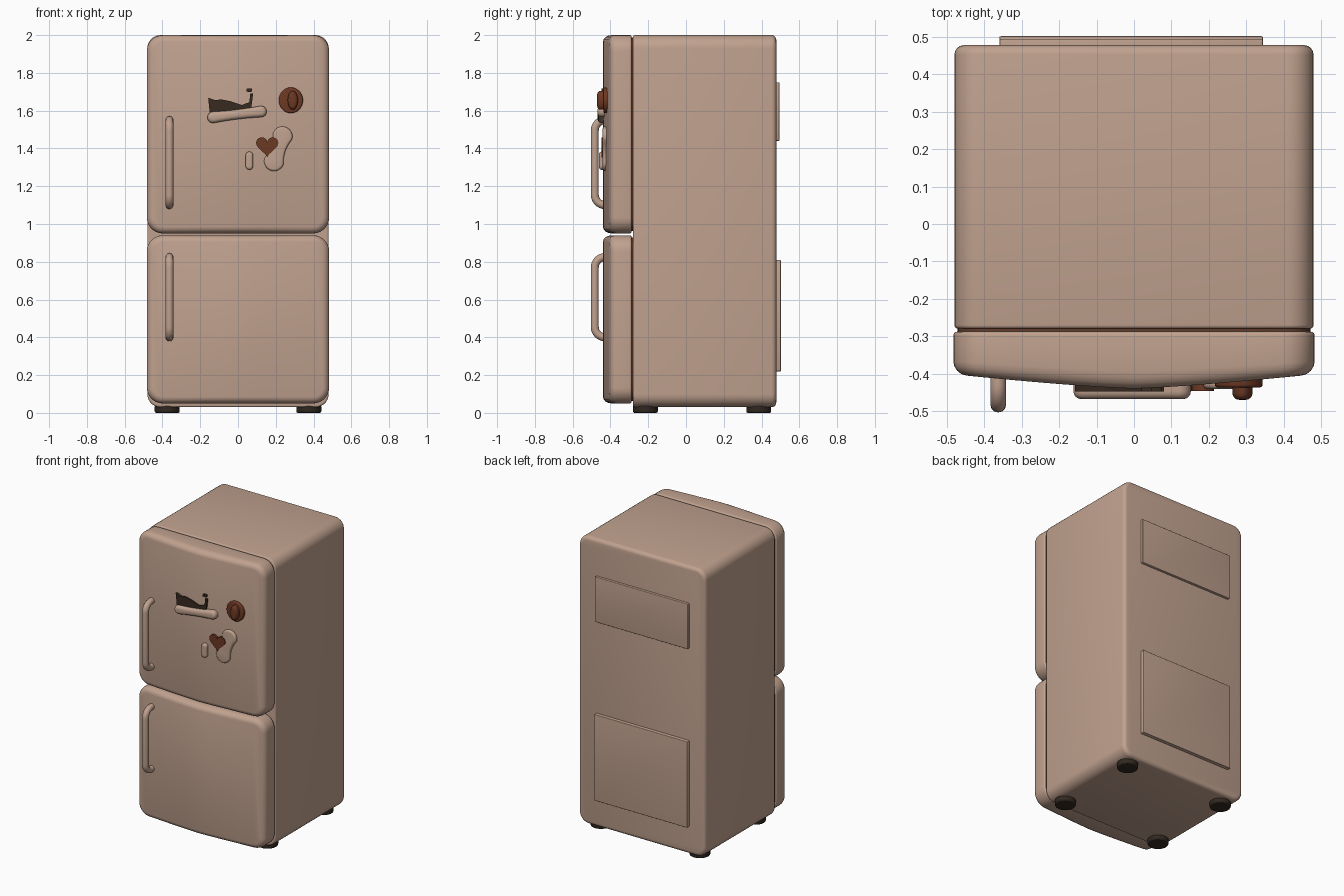
import bpy
import bmesh
from math import sin, cos, pi, radians

cube = bpy.data.objects.get("Cube")
if cube:
    bpy.data.objects.remove(cube, do_unlink=True)


def material(name, rgb):
    m = bpy.data.materials.new(name)
    m.use_nodes = True
    color = (*rgb, 1)
    m.diffuse_color = color
    m.node_tree.nodes["Principled BSDF"].inputs["Base Color"].default_value = color
    return m


enamel = material("warm beige enamel", (0.53, 0.36, 0.275))
rubber = material("dark rubber", (0.03, 0.02, 0.014))
umber = material("dark umber", (0.04, 0.024, 0.015))
rust = material("rust brown", (0.15, 0.04, 0.017))
seal = material("seal brown", (0.12, 0.045, 0.022))


def finish(obj, mat):
    obj.data.materials.append(mat)
    bpy.ops.object.select_all(action="DESELECT")
    obj.select_set(True)
    bpy.context.view_layer.objects.active = obj
    if obj.type == "CURVE":
        bpy.ops.object.convert(target="MESH")
    bpy.ops.object.shade_smooth_by_angle(angle=radians(35))


def bulge_at(x):
    return max(0, 1 - (abs(x) / 0.48) ** 1.3)


def prism(name, outline, front, back, mat, round_front=0, round_back=0, bulge=0):
    """Solid from an x-z outline, with rounded rims and an optional bowed front."""
    bm = bmesh.new()
    rims = [[bm.verts.new((x, y, z)) for x, z in outline] for y in (front, back)]
    faces = [bm.faces.new(rim) for rim in rims]
    n = len(outline)
    for i in range(n):
        j = (i + 1) % n
        bm.faces.new((rims[0][i], rims[0][j], rims[1][j], rims[1][i]))
    bmesh.ops.recalc_face_normals(bm, faces=bm.faces[:])
    rim_edges = [list(f.edges) for f in faces]
    for edges, size in zip(rim_edges, (round_front, round_back)):
        if size:
            bmesh.ops.bevel(bm, geom=edges, offset=size, segments=4, profile=0.5,
                            affect="EDGES", clamp_overlap=False)
    if bulge:
        for k in range(-5, 6):
            bmesh.ops.bisect_plane(bm, geom=bm.verts[:] + bm.edges[:] + bm.faces[:],
                                   plane_co=(k * 0.08, 0, 0), plane_no=(1, 0, 0))
        for v in bm.verts:
            v.co.y -= bulge * bulge_at(v.co.x) * (back - v.co.y) / (back - front)
    mesh = bpy.data.meshes.new(name)
    bm.to_mesh(mesh)
    bm.free()
    obj = bpy.data.objects.new(name, mesh)
    bpy.context.collection.objects.link(obj)
    finish(obj, mat)
    return obj


def rounded_rect(x0, x1, z0, z1, r, steps=7):
    centres = ((x1 - r, z1 - r), (x0 + r, z1 - r), (x0 + r, z0 + r), (x1 - r, z0 + r))
    return [(cx + r * cos((q + i / steps) * pi / 2), cz + r * sin((q + i / steps) * pi / 2))
            for q, (cx, cz) in enumerate(centres) for i in range(steps + 1)]


def pill(cx, cz, half, r, tilt=0, waist=0):
    """Stadium outline along a tilted axis, optionally pinched in the middle."""
    s = half - r
    pts = []
    for side in (1, -1):
        pts += [(side * (s + r * cos(a)), side * r * sin(a))
                for a in (-pi / 2 + pi * i / 12 for i in range(13))]
        for i in range(1, 8):
            t = 1 - i / 4
            pts.append((side * s * t, side * r * (1 - waist * (1 - t * t))))
    c, d = cos(radians(tilt)), sin(radians(tilt))
    return [(cx + u * c - v * d, cz + u * d + v * c) for u, v in pts]


def ellipse(cx, cz, rx, rz, steps=28):
    return [(cx + rx * cos(2 * pi * i / steps), cz + rz * sin(2 * pi * i / steps))
            for i in range(steps)]


# Cabinet
prism("cabinet", rounded_rect(-0.48, 0.48, 0.03, 2.0, 0.07), -0.28, 0.478, enamel, 0.01, 0.025)

# Doors with seals and handles
for label, z0, z1, grip_low, grip_top in (("lower", 0.05, 0.94, 0.40, 0.825),
                                          ("upper", 0.95, 2.0, 1.10, 1.55)):
    prism(label + "_door", rounded_rect(-0.483, 0.483, z0, z1, 0.085),
          -0.402, -0.288, enamel, 0.035, 0.01, bulge=0.038)
    prism(label + "_door_seal", rounded_rect(-0.472, 0.472, z0 + 0.012, z1 - 0.012, 0.075),
          -0.292, -0.276, seal)
    r = 0.055
    path = [(-0.39, grip_top)]
    for i in range(9):
        a = pi / 2 * i / 8
        path.append((-0.483 + r - r * sin(a), grip_top - r + r * cos(a)))
    path += [(y, grip_top + grip_low - z) for y, z in reversed(path)]
    curve = bpy.data.curves.new(label + "_handle", "CURVE")
    curve.dimensions = "3D"
    curve.bevel_depth = 0.021
    curve.bevel_resolution = 4
    curve.use_fill_caps = True
    spline = curve.splines.new("POLY")
    spline.points.add(len(path) - 1)
    for p, (y, z) in zip(spline.points, path):
        p.co = (-0.363, y, z, 1)
    handle = bpy.data.objects.new(label + "_handle", curve)
    bpy.context.collection.objects.link(handle)
    finish(handle, enamel)

# Feet
for x in (-0.375, 0.375):
    for y in (-0.215, 0.385):
        bpy.ops.mesh.primitive_cylinder_add(vertices=32, radius=0.066, depth=0.04,
                                            location=(x, y, 0.02))
        foot = bpy.context.object
        foot.name = "foot"
        bevel = foot.modifiers.new("rounded rim", "BEVEL")
        bevel.width = 0.008
        bevel.segments = 2
        finish(foot, rubber)

# Rear service panels
prism("upper_rear_panel", rounded_rect(-0.36, 0.345, 1.44, 1.75, 0.006, 2),
      0.47, 0.495, enamel, 0, 0.004)
prism("lower_rear_panel", rounded_rect(-0.36, 0.345, 0.22, 0.81, 0.006, 2),
      0.47, 0.502, enamel, 0, 0.004)

# Door magnets
prism("bar_magnet", pill(-0.005, 1.58, 0.158, 0.03, 7, 0.15), -0.468, -0.42, enamel, 0.02)
prism("pinched_magnet", pill(0.213, 1.398, 0.122, 0.053, 71, 0.25), -0.441, -0.40, enamel, 0.012)
prism("small_pill_magnet", pill(0.06, 1.335, 0.048, 0.02, 90), -0.46, -0.42, enamel, 0.012)
prism("round_magnet", ellipse(0.28, 1.655, 0.064, 0.068), -0.437, -0.405, rust, 0.008)
prism("round_magnet_knob", ellipse(0.29, 1.655, 0.027, 0.05), -0.47, -0.43, rust, 0.018)

# Heart magnet
heart = []
for i in range(32):
    a = 2 * pi * i / 32
    heart.append((0.155 + 0.0037 * 16 * sin(a) ** 3,
                  1.415 + 0.0037 * (13 * cos(a) - 5 * cos(2 * a) - 2 * cos(3 * a) - cos(4 * a))))
prism("heart_magnet", heart, -0.447, -0.42, rust)

# Ragged dark sheet held above the bar magnet
sheet = [(-0.158, 1.668), (-0.15, 1.59), (0.07, 1.61), (0.08, 1.69), (0.065, 1.69),
         (0.06, 1.645), (0.02, 1.63), (-0.04, 1.65), (-0.09, 1.66), (-0.12, 1.655)]
prism("dark_sheet", sheet, -0.448, -0.425, umber)
prism("dark_scrap", rounded_rect(0.045, 0.075, 1.7, 1.718, 0.006, 3), -0.448, -0.43, umber)
